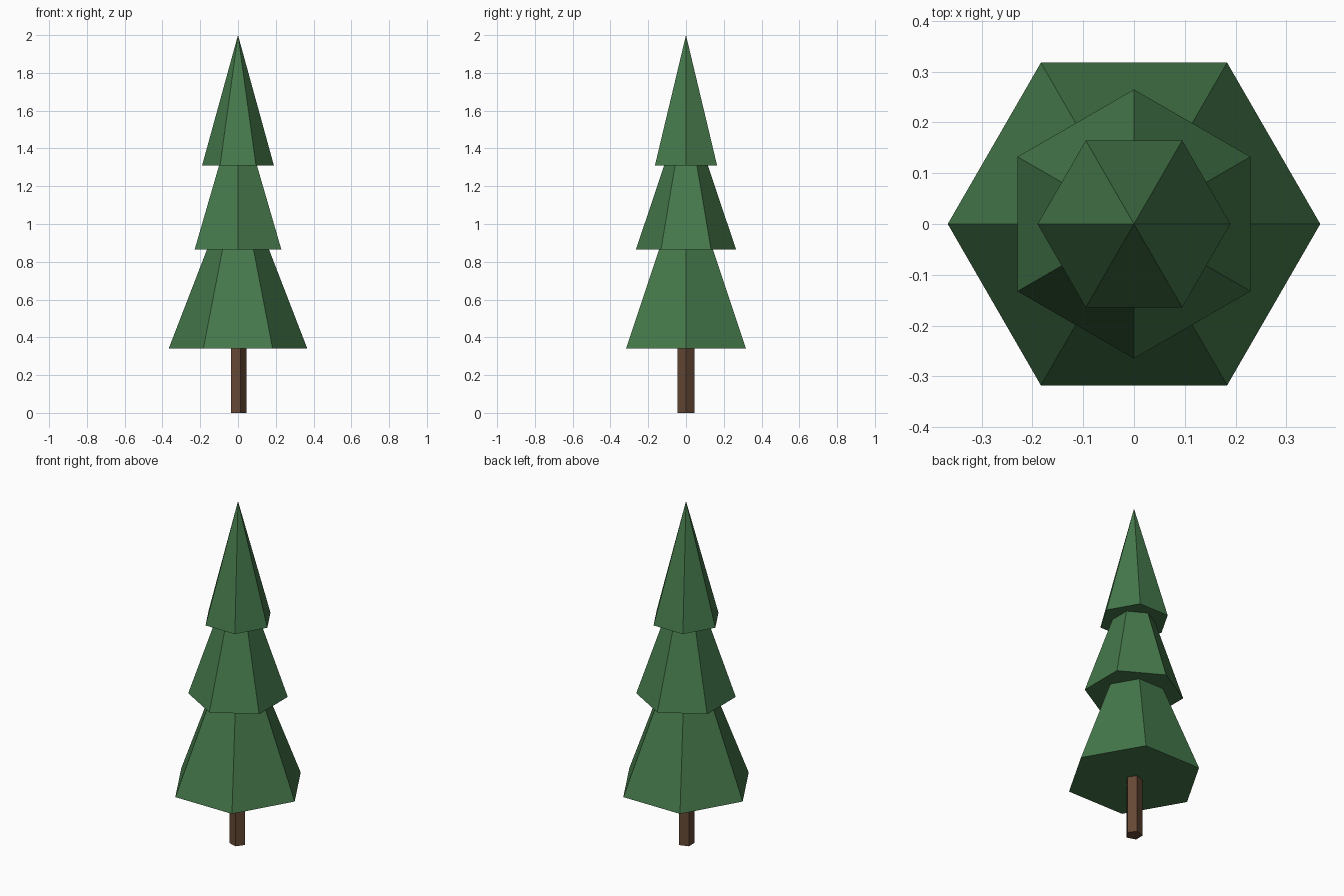
import bpy, bmesh, math
from mathutils import Matrix

if "Cube" in bpy.data.objects:
    bpy.data.objects.remove(bpy.data.objects["Cube"])


def material(name, color):
    m = bpy.data.materials.new(name)
    m.diffuse_color = (*color, 1.0)
    m.use_nodes = True
    m.node_tree.nodes["Principled BSDF"].inputs["Base Color"].default_value = m.diffuse_color
    return m


GREEN = material("pine green", (0.06, 0.19, 0.07))
BROWN = material("bark brown", (0.13, 0.065, 0.035))


def cone(name, sides, r_bottom, r_top, z0, z1, turn, mat):
    """Upright flat-shaded cone or prism; turn = angle of one corner from +x."""
    bm = bmesh.new()
    bmesh.ops.create_cone(bm, cap_ends=True, segments=sides, radius1=r_bottom,
                          radius2=r_top, depth=z1 - z0)
    # put a corner exactly at the requested angle, and the base at z0
    v = max(bm.verts, key=lambda p: p.co.xy.length)
    angle = math.radians(turn) - math.atan2(v.co.y, v.co.x)
    bmesh.ops.transform(bm, verts=bm.verts, matrix=Matrix.Translation(
        (0, 0, (z0 + z1) / 2)) @ Matrix.Rotation(angle, 4, 'Z'))
    mesh = bpy.data.meshes.new(name)
    bm.to_mesh(mesh)
    bm.free()
    mesh.materials.append(mat)
    obj = bpy.data.objects.new(name, mesh)
    bpy.context.collection.objects.link(obj)
    return obj


# five-sided trunk, ending just inside the lowest tier
cone("trunk", 5, 0.046, 0.046, 0.0, 0.36, 0, BROWN)

# three six-sided foliage tiers, the middle one turned by 30 degrees
cone("lower_foliage", 6, 0.367, 0.0, 0.34, 1.29, 0, GREEN)
cone("middle_foliage", 6, 0.265, 0.0, 0.865, 1.655, 30, GREEN)
cone("upper_foliage", 6, 0.19, 0.0, 1.31, 2.0, 0, GREEN)
